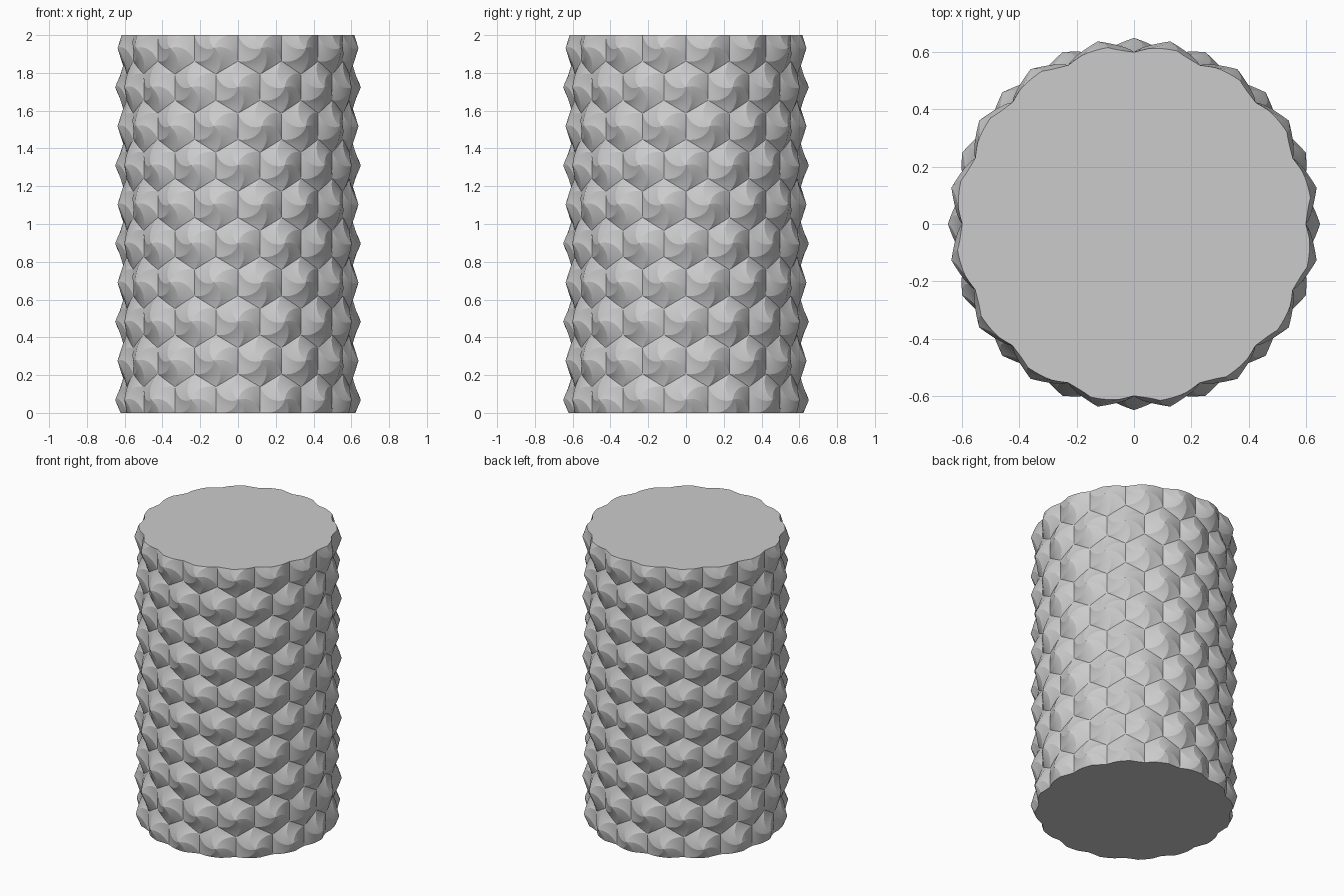
import bpy, bmesh, math

if "Cube" in bpy.data.objects:
    bpy.data.objects.remove(bpy.data.objects["Cube"])

# Main sizes: a column covered with a honeycomb of swirled six-sided studs
HEIGHT = 2.0
COUNT = 16                      # studs around each row
ROWS = 10
PITCH = HEIGHT / (ROWS - 1 + 2 / 3)
Z0 = PITCH / 3                  # first row is cut at its lower side corners
R_HEX = 2 * PITCH / 3           # hexagon corner distance
R_VALLEY, R_PEAK = 0.60, 0.65
SWIRL = 0.9                     # twist at the stud tip, radians
RINGS, SEGS = 9, 5
TO_ANGLE = (math.pi / COUNT) / (R_HEX * math.sqrt(3) / 2)

bm = bmesh.new()


def on_column(a0, z0, u, v, r):
    """Wrap a flat tile point around the column."""
    a = a0 + u * TO_ANGLE
    return bm.verts.new((r * math.cos(a), r * math.sin(a), z0 + v))


def hex_outline():
    """Points around a hexagon standing on its corner."""
    pts = []
    for i in range(6):
        a, b = (math.pi / 2 + j * math.pi / 3 for j in (i, i + 1))
        for s in range(SEGS):
            f = s / SEGS
            pts.append((R_HEX * (math.cos(a) * (1 - f) + math.cos(b) * f),
                        R_HEX * (math.sin(a) * (1 - f) + math.sin(b) * f)))
    return pts


OUTLINE = hex_outline()


def stud(a0, z0):
    """Twisted pyramid: the hexagon shrinks and turns towards the tip."""
    tip = on_column(a0, z0, 0, 0, R_PEAK)
    prev = None
    n = len(OUTLINE)
    for k in range(1, RINGS + 1):
        t = k / RINGS
        d = SWIRL * (1 - t)
        c, s = math.cos(d) * t, math.sin(d) * t
        r = R_PEAK + (R_VALLEY - R_PEAK) * t
        ring = [on_column(a0, z0, u * c - v * s, u * s + v * c, r) for u, v in OUTLINE]
        for i in range(n):
            j = (i + 1) % n
            if prev is None:
                bm.faces.new((tip, ring[i], ring[j]))
            else:
                bm.faces.new((prev[i], ring[i], ring[j]))
                bm.faces.new((prev[i], ring[j], prev[j]))
        prev = ring


# Staggered rows of studs
for row in range(ROWS):
    for i in range(COUNT):
        stud((i + 0.5 * (row % 2)) * 2 * math.pi / COUNT, Z0 + row * PITCH)
bmesh.ops.remove_doubles(bm, verts=bm.verts[:], dist=1e-4)

# Trim flat at the bottom and top, then close with caps
for z, direction in ((0.0, -1), (HEIGHT, 1)):
    bmesh.ops.bisect_plane(bm, geom=bm.verts[:] + bm.edges[:] + bm.faces[:], dist=1e-5,
                           plane_co=(0, 0, z), plane_no=(0, 0, direction), clear_outer=True)
bmesh.ops.remove_doubles(bm, verts=bm.verts[:], dist=1e-4)
for z, direction in ((0.0, -1), (HEIGHT, 1)):
    rim = {v for e in bm.edges if len(e.link_faces) == 1 for v in e.verts
           if abs(v.co.z - z) < 1e-3}
    rim = sorted(rim, key=lambda v: direction * math.atan2(v.co.y, v.co.x))
    bm.faces.new(rim)
bm.normal_update()

mesh = bpy.data.meshes.new("swirl_column")
bm.to_mesh(mesh)
bm.free()
column = bpy.data.objects.new("swirl_column", mesh)
bpy.context.collection.objects.link(column)

# Single plain grey
grey = bpy.data.materials.new("plain grey")
grey.diffuse_color = (0.6, 0.6, 0.6, 1)
grey.use_nodes = True
grey.node_tree.nodes["Principled BSDF"].inputs["Base Color"].default_value = grey.diffuse_color
mesh.materials.append(grey)

# Smooth panels with crisp ridges and valleys
bpy.context.view_layer.objects.active = column
column.select_set(True)
bpy.ops.object.shade_smooth_by_angle(angle=math.radians(15))
